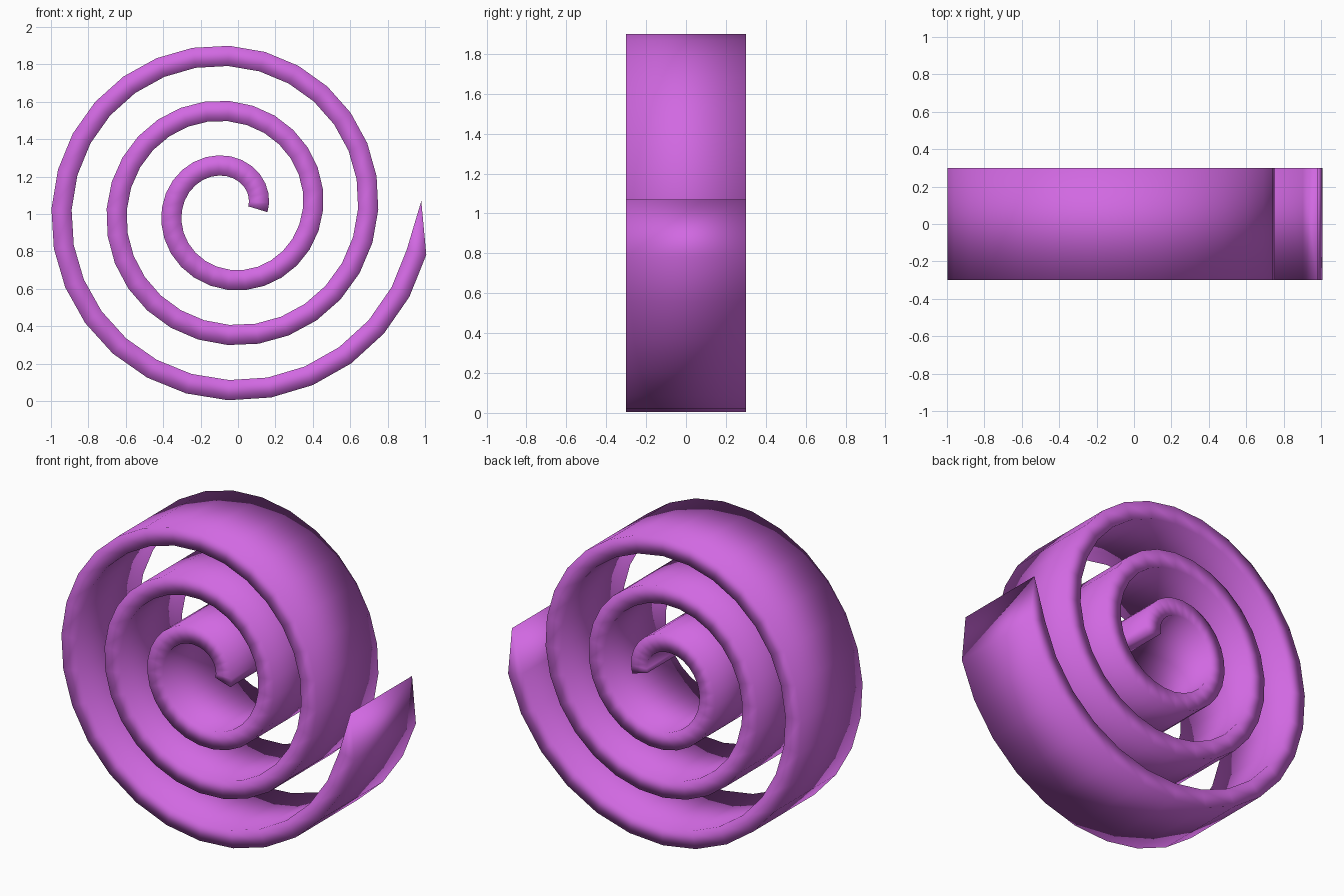
import bpy, bmesh
from math import cos, sin, tau
from mathutils import Vector

if "Cube" in bpy.data.objects:
    bpy.data.objects.remove(bpy.data.objects["Cube"])

CENTRE = Vector((-0.05, 0, 1.026))
R0, PITCH, TURNS, STEPS = 0.156, 0.295, 3, 28
HALF_THICK, HALF_DEPTH = 0.054, 0.30
TIP = Vector((0.98, 0, 1.07))
DEPTH = Vector((0, HALF_DEPTH, 0))

bm = bmesh.new()

# rectangular cross-sections along an Archimedean spiral
rings = []
for i in range(TURNS * STEPS):
    a = tau * i / STEPS
    k = PITCH / tau
    r = R0 + k * a
    radial = Vector((cos(a), 0, sin(a)))
    along = Vector((-sin(a), 0, cos(a)))
    normal = (radial * r - along * k).normalized() * HALF_THICK
    p = CENTRE + radial * r
    corners = (p + normal - DEPTH, p + normal + DEPTH, p - normal + DEPTH, p - normal - DEPTH)
    rings.append([bm.verts.new(c) for c in corners])

for s, t in zip(rings, rings[1:]):
    for j in range(4):
        bm.faces.new((s[j], s[(j + 1) % 4], t[(j + 1) % 4], t[j]))
bm.faces.new(rings[0])

# outer end pinches to a sharp edge
front, back = bm.verts.new(TIP - DEPTH), bm.verts.new(TIP + DEPTH)
e = rings[-1]
bm.faces.new((e[0], e[1], back, front))
bm.faces.new((e[2], e[3], front, back))
bm.faces.new((e[1], e[2], back))
bm.faces.new((e[3], e[0], front))

bmesh.ops.recalc_face_normals(bm, faces=bm.faces[:])
for f in bm.faces:
    f.smooth = True

mesh = bpy.data.meshes.new("spiral_band")
bm.to_mesh(mesh)
bm.free()
band = bpy.data.objects.new("spiral_band", mesh)
bpy.context.collection.objects.link(band)

# purple surface
mat = bpy.data.materials.new("purple")
mat.diffuse_color = (0.64, 0.14, 0.76, 1)
mat.use_nodes = True
mat.node_tree.nodes["Principled BSDF"].inputs["Base Color"].default_value = mat.diffuse_color
mesh.materials.append(mat)
